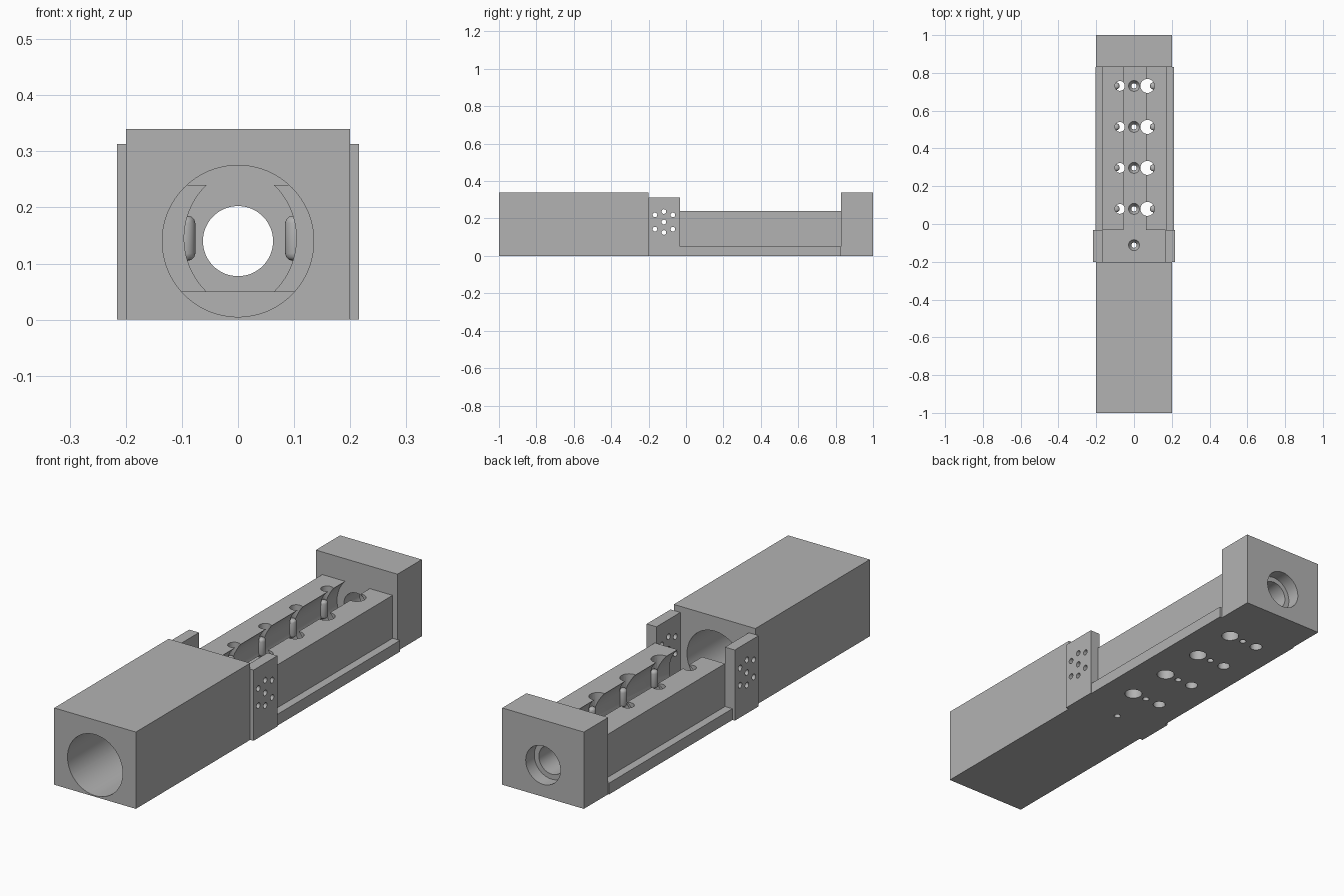
import bpy, bmesh, math
from mathutils import Matrix, Vector

old = bpy.data.objects.get("Cube")
if old:
    bpy.data.objects.remove(old, do_unlink=True)

grey = bpy.data.materials.new("plain_grey")
grey.use_nodes = True
colour = (0.45, 0.45, 0.45, 1)
grey.diffuse_color = colour
grey.node_tree.nodes["Principled BSDF"].inputs["Base Color"].default_value = colour

parts = []


def make(name, bm, keep=True):
    bmesh.ops.recalc_face_normals(bm, faces=bm.faces)
    mesh = bpy.data.meshes.new(name)
    bm.to_mesh(mesh)
    bm.free()
    mesh.materials.append(grey)
    ob = bpy.data.objects.new(name, mesh)
    bpy.context.scene.collection.objects.link(ob)
    if keep:
        parts.append(ob)
    else:
        ob.hide_render = True
    return ob


def box(name, x0, x1, y0, y1, z0, z1):
    bm = bmesh.new()
    size = Matrix.Diagonal((x1 - x0, y1 - y0, z1 - z0, 1))
    mid = Matrix.Translation(((x0 + x1) / 2, (y0 + y1) / 2, (z0 + z1) / 2))
    bmesh.ops.create_cube(bm, size=1, matrix=mid @ size)
    return make(name, bm)


def prism(name, outline, y0, y1):
    """Extrude an x-z outline along y."""
    bm = bmesh.new()
    face = bm.faces.new([bm.verts.new((x, y0, z)) for x, z in outline])
    new = bmesh.ops.extrude_face_region(bm, geom=[face])["geom"]
    bmesh.ops.translate(bm, vec=(0, y1 - y0, 0),
                        verts=[v for v in new if isinstance(v, bmesh.types.BMVert)])
    return make(name, bm)


def drill(target, start, end, r, r_end=None, sides=48):
    """Cut a round hole, tapered if r_end is given."""
    a, b = Vector(start), Vector(end)
    turn = (b - a).to_track_quat('Z', 'Y').to_matrix().to_4x4()
    bm = bmesh.new()
    bmesh.ops.create_cone(bm, cap_ends=True, segments=sides, radius1=r,
                          radius2=r if r_end is None else r_end,
                          depth=(b - a).length,
                          matrix=Matrix.Translation((a + b) / 2) @ turn)
    cutter = make("hole_cutter", bm, keep=False)
    mod = target.modifiers.new("hole", 'BOOLEAN')
    mod.operation = 'DIFFERENCE'
    mod.solver = 'EXACT'
    mod.object = cutter
    graph = bpy.context.evaluated_depsgraph_get()
    mesh = bpy.data.meshes.new_from_object(target.evaluated_get(graph))
    target.modifiers.clear()
    target.data = mesh
    bpy.data.objects.remove(cutter, do_unlink=True)


AXIS_Z = 0.14          # height of the long bore
SHIFT = 0.004          # the bed sits slightly off centre
FLOOR, RAIL_TOP = 0.05, 0.24
BED_FRONT, BED_BACK = -0.2, 0.83
RAIL_FRONT = -0.033
stations = [0.08 + 0.217 * i for i in range(4)]

# Front housing with its wide bore
housing = box("front_housing", -0.2, 0.2, -1, BED_FRONT, 0, 0.34)
drill(housing, (0, -1.1, AXIS_Z), (0, 0, AXIS_Z), 0.135, sides=96)

# Rear block with a stepped bore
rear = box("rear_block", -0.2, 0.2, BED_BACK, 1, 0, 0.34)
drill(rear, (0, 0.7, AXIS_Z), (0, 1.1, AXIS_Z), 0.0625, sides=64)
drill(rear, (0, 0.94, AXIS_Z), (0, 1.1, AXIS_Z), 0.085, sides=64)

# Bed floor
bed = box("bed_floor", SHIFT - 0.208, SHIFT + 0.208, BED_FRONT, BED_BACK, 0, FLOOR)


# Rails with a hollow inner wall
def wall(z):
    return math.sqrt(0.133 ** 2 - (z - 0.145) ** 2) - 0.033


steps = 24
heights = [FLOOR + (RAIL_TOP - FLOOR) * i / steps for i in range(steps + 1)]
rails = {}
for side, label in ((-1, "right_rail"), (1, "left_rail")):
    outline = [(0.172, RAIL_TOP), (0.172, FLOOR)] + [(wall(z), z) for z in heights]
    rails[side] = prism(label, [(SHIFT + side * x, z) for x, z in outline],
                        RAIL_FRONT, BED_BACK)

# Rows of upright holes through rails and floor
for y in stations:
    for side, x, r in ((-1, -0.075, 0.026), (1, 0.071, 0.037)):
        for target in (bed, rails[side]):
            drill(target, (x, y, -0.1), (x, y, 0.4), r)

# Countersunk screw holes down the middle
for y in [-0.112] + stations:
    drill(bed, (0, y, -0.1), (0, y, 0.2), 0.014, sides=32)
    drill(bed, (0, y, 0.025), (0, y, 0.055), 0.014, 0.032, sides=32)

# Small pins against the rail walls
for side, label in ((-1, "right_pin"), (1, "left_pin")):
    for i, y in enumerate(stations):
        bm = bmesh.new()
        bmesh.ops.create_cone(bm, cap_ends=True, segments=24, radius1=0.018,
                              radius2=0.018, depth=0.08,
                              matrix=Matrix.Translation((SHIFT + side * 0.098, y, 0.145)))
        rims = [e for e in bm.edges if abs(e.verts[0].co.z - e.verts[1].co.z) < 1e-4]
        bmesh.ops.bevel(bm, geom=rims, offset=0.013, segments=3, profile=0.5,
                        affect='EDGES')
        make(f"{label}_{i + 1}", bm)

# Side plates, each with a ring of holes around a central one
ring = [(0, 0), (0, 0.056), (0, -0.056)]
ring += [(a * 0.048, b * 0.038) for a in (-1, 1) for b in (-1, 1)]
for side, label in ((-1, "right_plate"), (1, "left_plate")):
    x0, x1 = sorted((side * 0.168, side * 0.216))
    plate = box(label, x0, x1, BED_FRONT, RAIL_FRONT, 0, 0.313)
    for dy, dz in ring:
        y, z = -0.118 + dy, 0.181 + dz
        drill(plate, (x0 - 0.05, y, z), (x1 + 0.05, y, z), 0.0125, sides=24)

# Smooth the round surfaces, keep the edges sharp
bpy.ops.object.select_all(action='DESELECT')
for ob in parts:
    ob.select_set(True)
bpy.context.view_layer.objects.active = parts[0]
bpy.ops.object.shade_smooth_by_angle(angle=math.radians(30))
